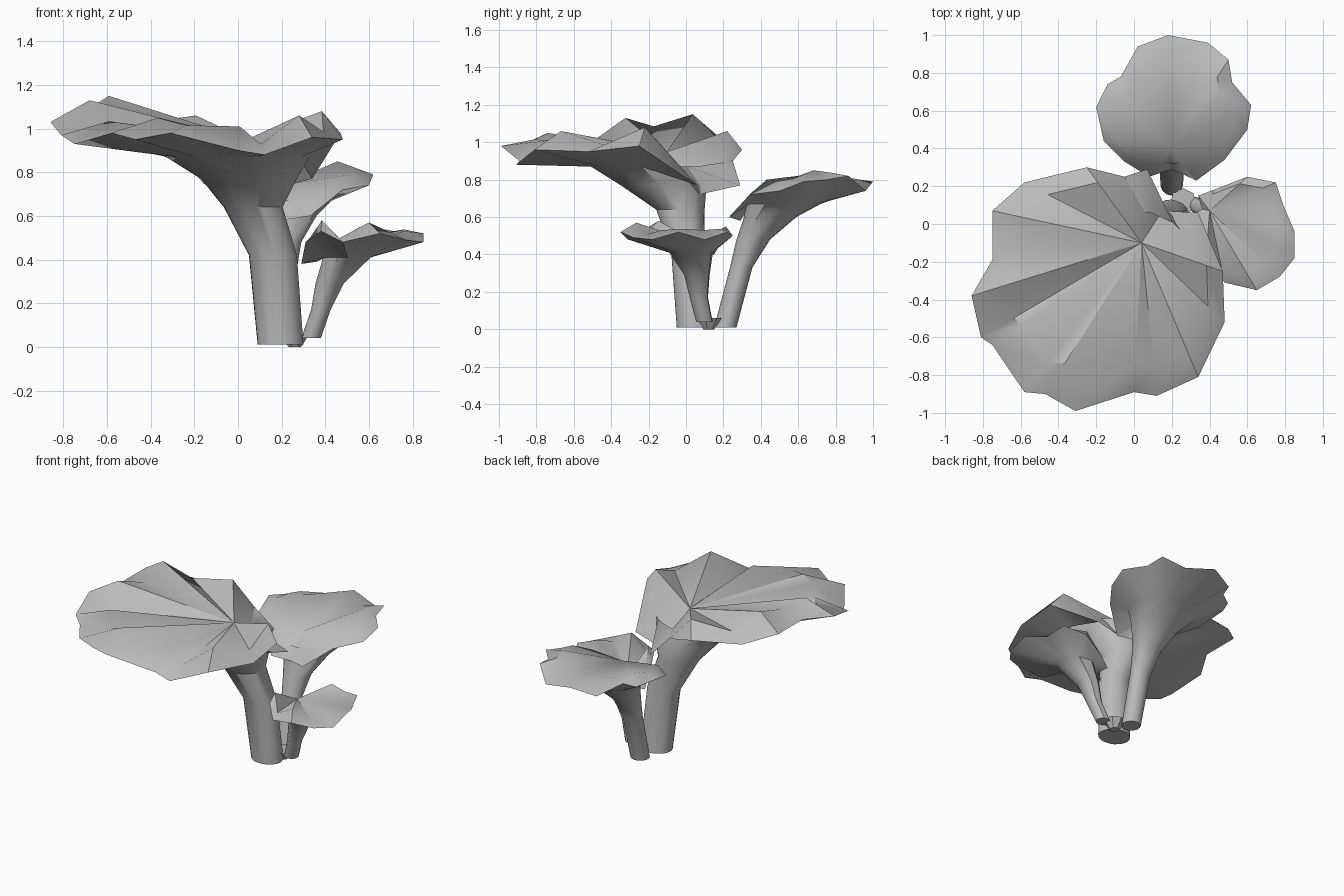
import bpy
import bmesh
import math
from mathutils import Vector

old = bpy.data.objects.get("Cube")
if old:
    bpy.data.objects.remove(old, do_unlink=True)

# One plain grey for everything
GREY = (0.5, 0.5, 0.5, 1.0)
grey = bpy.data.materials.new("mushroom grey")
grey.use_nodes = True
grey.diffuse_color = GREY
grey.node_tree.nodes["Principled BSDF"].inputs["Base Color"].default_value = GREY


def finish(name, bm, angle):
    """Turn a bmesh into a shaded, coloured object."""
    bmesh.ops.recalc_face_normals(bm, faces=bm.faces)
    mesh = bpy.data.meshes.new(name)
    bm.to_mesh(mesh)
    bm.free()
    mesh.materials.append(grey)
    obj = bpy.data.objects.new(name, mesh)
    bpy.context.collection.objects.link(obj)
    bpy.ops.object.select_all(action='DESELECT')
    obj.select_set(True)
    bpy.context.view_layer.objects.active = obj
    bpy.ops.object.shade_smooth_by_angle(angle=math.radians(angle))
    return obj


def bridge(bm, lower, upper):
    """Join two closed rings with a band of quads."""
    count = len(lower)
    for i in range(count):
        j = (i + 1) % count
        bm.faces.new((lower[i], lower[j], upper[j], upper[i]))


def mushroom(name, hub, rim, stem, lift):
    """Loft stem rings out to a wavy rim, then roll the cap back into its hub.

    hub: low point of the cap; rim: outline with the two flap tips and notch last;
    stem: rings as (centre x, centre y, z, x radius, y radius), bottom first;
    lift: height of the rolled crest above the rim."""
    bm = bmesh.new()
    hub = Vector(hub)
    rim = [Vector(p) for p in rim]
    middle = sum(rim, Vector()) / len(rim)
    pivot = hub.lerp(middle, 0.45)
    angles = [math.atan2(p.y - pivot.y, p.x - pivot.x) for p in rim]

    # Stem, with each vertex facing its own rim point
    rings = []
    for cx, cy, z, rx, ry in stem:
        rings.append([bm.verts.new((cx + rx * math.cos(a), cy + ry * math.sin(a), z))
                      for a in angles])
    bm.faces.new(rings[0])
    rings.append([bm.verts.new(p) for p in rim])

    # Rolled crest just inside the rim, flat at the flaps and notch
    crest = []
    for i, p in enumerate(rim):
        q = hub.lerp(p, 0.8)
        if 0 < i < len(rim) - 3:
            q.z = max(q.z, p.z) + lift * (1.0 if i % 2 else 0.35)
        crest.append(bm.verts.new(q))
    rings.append(crest)
    for lower, upper in zip(rings, rings[1:]):
        bridge(bm, lower, upper)

    # Radial folds running into the hub
    centre = bm.verts.new(hub)
    for i, v in enumerate(crest):
        bm.faces.new((v, crest[(i + 1) % len(crest)], centre))
    return finish(name, bm, 38)


# Large mushroom leaning to the front right
mushroom(
    "large_mushroom", (0.04, -0.1, 0.95),
    [(-0.05, 0.25, 0.9), (-0.25, 0.3, 0.96), (-0.58, 0.22, 0.99), (-0.75, 0.07, 1.05),
     (-0.75, -0.19, 1.05), (-0.86, -0.38, 1.03), (-0.81, -0.6, 0.97), (-0.75, -0.64, 0.93),
     (-0.58, -0.89, 0.98), (-0.47, -0.9, 0.95), (-0.31, -0.99, 0.98), (0, -0.89, 0.9),
     (0.12, -0.91, 0.88), (0.34, -0.81, 0.96), (0.48, -0.52, 0.95), (0.47, -0.25, 0.98),
     (0.34, 0.06, 0.77), (0.15, 0.07, 0.72), (0.07, 0.29, 0.77)],
    [(0.195, 0.04, 0.01, 0.105, 0.09), (0.16, 0.01, 0.42, 0.11, 0.09),
     (0.07, -0.03, 0.64, 0.135, 0.13), (0.05, -0.12, 0.77, 0.22, 0.23),
     (0.0, -0.22, 0.87, 0.33, 0.29)],
    0.1)

# Medium mushroom leaning to the back
mushroom(
    "back_mushroom", (0.2, 0.4, 0.74),
    [(0.48, 0.34, 0.72), (0.6, 0.5, 0.74), (0.62, 0.63, 0.79), (0.52, 0.75, 0.8),
     (0.5, 0.87, 0.82), (0.39, 0.96, 0.74), (0.18, 1.0, 0.79), (0.02, 0.94, 0.75),
     (-0.07, 0.78, 0.8), (-0.14, 0.74, 0.78), (-0.2, 0.62, 0.8), (-0.16, 0.44, 0.75),
     (-0.05, 0.33, 0.7), (0.08, 0.25, 0.6), (0.2, 0.29, 0.58), (0.33, 0.23, 0.6)],
    [(0.2, 0.21, 0.01, 0.06, 0.06), (0.2, 0.295, 0.33, 0.065, 0.06),
     (0.2, 0.36, 0.48, 0.09, 0.09), (0.21, 0.45, 0.6, 0.15, 0.14),
     (0.21, 0.52, 0.67, 0.22, 0.2)],
    0.05)

# Small mushroom leaning to the left
mushroom(
    "small_mushroom", (0.4, 0.07, 0.46),
    [(0.42, 0.18, 0.45), (0.6, 0.25, 0.5), (0.75, 0.22, 0.52), (0.79, 0.1, 0.48),
     (0.85, -0.04, 0.52), (0.85, -0.18, 0.48), (0.77, -0.28, 0.49), (0.65, -0.35, 0.52),
     (0.48, -0.31, 0.48), (0.38, -0.2, 0.53), (0.31, -0.06, 0.48),
     (0.29, 0.03, 0.38), (0.36, 0.08, 0.39), (0.34, 0.15, 0.4)],
    [(0.335, 0.1, 0.04, 0.045, 0.045), (0.38, 0.07, 0.17, 0.045, 0.05),
     (0.42, 0.06, 0.29, 0.065, 0.07), (0.5, 0.03, 0.41, 0.11, 0.12)],
    0.05)

# Shared root knot between the stems
bm = bmesh.new()
bmesh.ops.create_cone(bm, cap_ends=True, segments=7, radius1=0.03, radius2=0.07, depth=0.06)
bmesh.ops.translate(bm, verts=bm.verts, vec=(0.26, 0.12, 0.03))
finish("root_knot", bm, 30)
